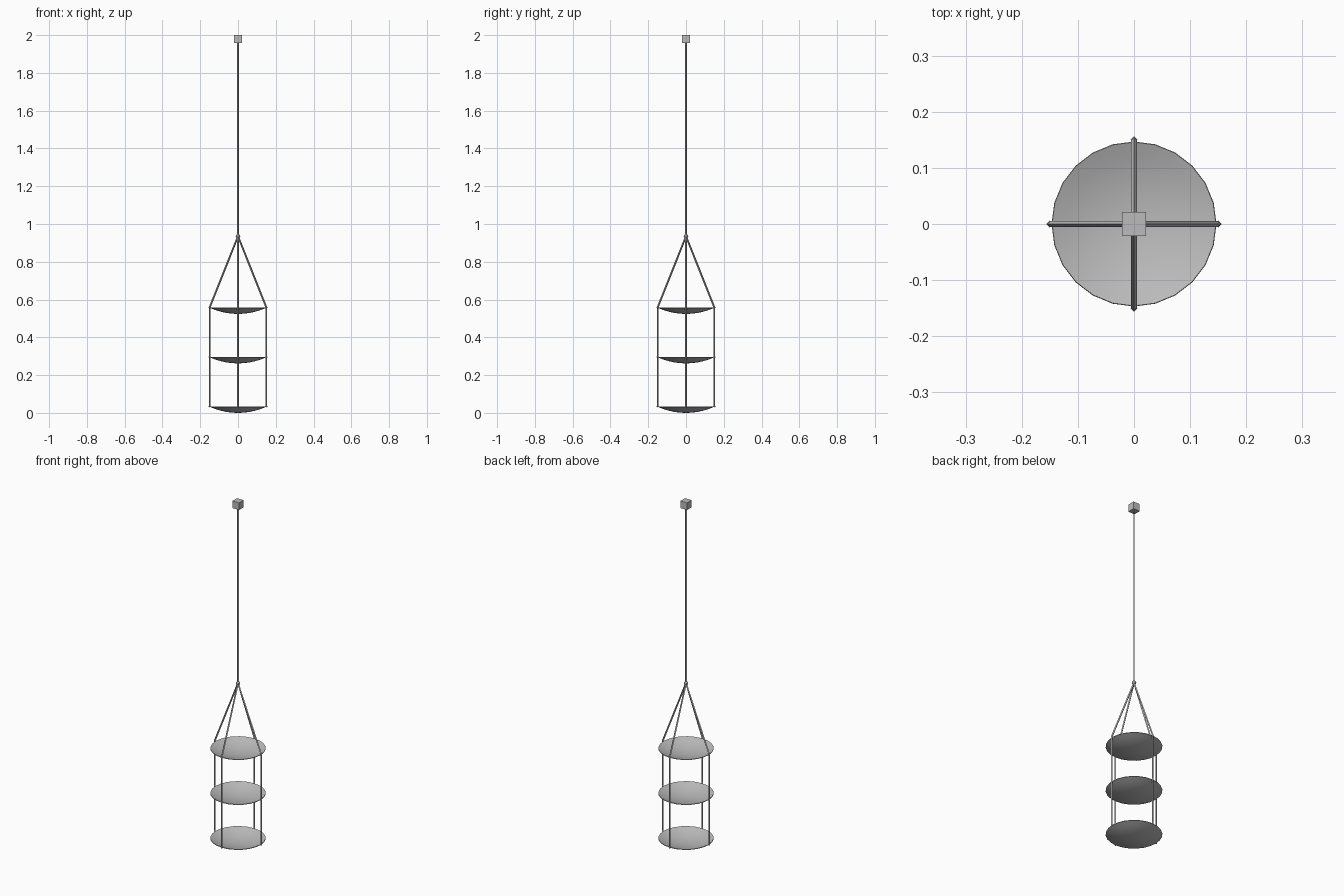
import bpy, math
from mathutils import Vector

if "Cube" in bpy.data.objects:
    bpy.data.objects.remove(bpy.data.objects["Cube"])

R = 0.15            # cord circle
TRAY_R = 0.147
RIMS = (0.035, 0.297, 0.559)
KNOT_Z = 0.935

grey = bpy.data.materials.new("dark_grey")
grey.diffuse_color = (0.5, 0.5, 0.5, 1)
grey.use_nodes = True
grey.node_tree.nodes["Principled BSDF"].inputs["Base Color"].default_value = grey.diffuse_color


def rod(name, a, b, r, sides=4):
    a, b = Vector(a), Vector(b)
    d = b - a
    bpy.ops.mesh.primitive_cylinder_add(vertices=sides, radius=r, depth=d.length, location=(a + b) / 2)
    o = bpy.context.object
    o.name = name
    o.rotation_euler = d.to_track_quat('Z', 'Y').to_euler()


def tray(name, z, depth=0.031, n=24, rings=5):
    # shallow dish: spherical cap profile spun around z
    sphere = (TRAY_R ** 2 + depth ** 2) / (2 * depth)
    verts, faces = [(0, 0, -depth)], []
    for i in range(1, rings + 1):
        r = TRAY_R * i / rings
        h = sphere - depth - math.sqrt(sphere * sphere - r * r)
        for k in range(n):
            t = 2 * math.pi * k / n
            verts.append((r * math.cos(t), r * math.sin(t), h))
    for k in range(n):
        m = (k + 1) % n
        faces.append((0, 1 + k, 1 + m))
        for i in range(rings - 1):
            a, b = 1 + i * n, 1 + (i + 1) * n
            faces.append((a + k, b + k, b + m, a + m))
    me = bpy.data.meshes.new(name)
    me.from_pydata(verts, [], faces)
    o = bpy.data.objects.new(name, me)
    bpy.context.collection.objects.link(o)
    o.location.z = z
    # thickness, applied so the rim edge can stay sharp
    s = o.modifiers.new("thickness", 'SOLIDIFY')
    s.thickness = 0.003
    s.offset = 1
    bpy.ops.object.select_all(action='DESELECT')
    o.select_set(True)
    bpy.context.view_layer.objects.active = o
    bpy.ops.object.modifier_apply(modifier="thickness")
    bpy.ops.object.shade_smooth_by_angle(angle=math.radians(30))


def knot(name, loc, r, seg=8, rings=6):
    bpy.ops.mesh.primitive_uv_sphere_add(segments=seg, ring_count=rings, radius=r, location=loc)
    bpy.context.object.name = name


# dishes
for i, z in enumerate(RIMS):
    tray(f"tray_{i + 1}", z - 0.004)

# four cords with knots at each tray
for k in range(4):
    t = k * math.pi / 2
    x, y = R * math.cos(t), R * math.sin(t)
    rod(f"side_cord_{k + 1}", (x, y, RIMS[0]), (x, y, RIMS[2]), 0.004)
    rod(f"upper_cord_{k + 1}", (x, y, RIMS[2]), (0, 0, KNOT_Z), 0.005)
    for i, z in enumerate(RIMS):
        knot(f"cord_knot_{k + 1}_{i + 1}", (x, y, z), 0.006, 4, 4)

# gathering knot, main cord and ceiling block
knot("gathering_knot", (0, 0, KNOT_Z), 0.012)
rod("main_cord", (0, 0, KNOT_Z), (0, 0, 1.97), 0.005)
bpy.ops.mesh.primitive_cube_add(size=0.042, location=(0, 0, 1.979))
bpy.context.object.name = "ceiling_block"

for o in bpy.data.objects:
    o.data.materials.append(grey)
